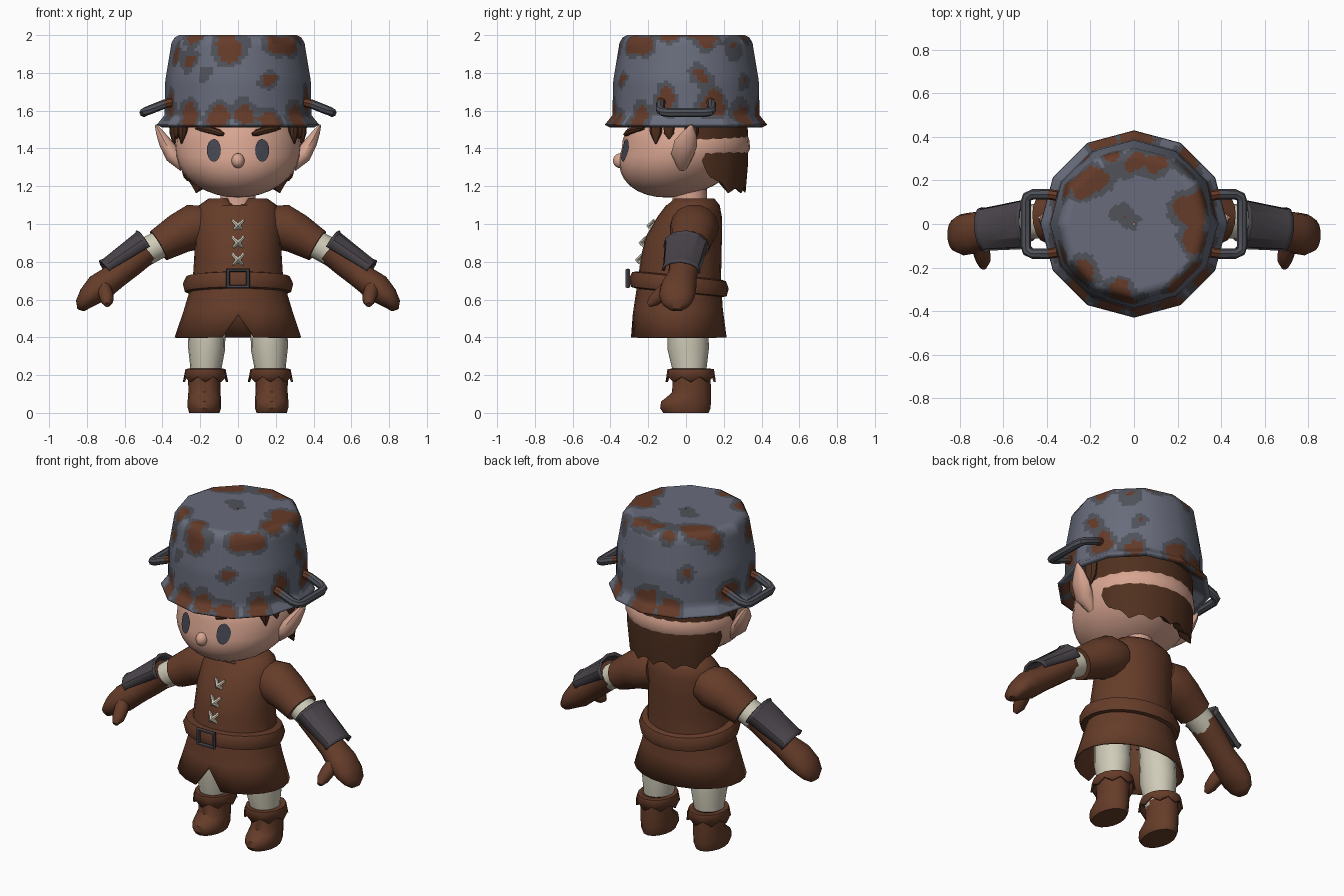
import bpy, bmesh, math
from mathutils import Vector, noise

if "Cube" in bpy.data.objects:
    bpy.data.objects.remove(bpy.data.objects["Cube"])


def mat(name, hexa):
    m = bpy.data.materials.new(name)
    c = [int(hexa[i:i + 2], 16) / 255 for i in (0, 2, 4)]
    m.diffuse_color = [v / 12.92 if v < .04 else ((v + .055) / 1.055) ** 2.4 for v in c] + [1]
    m.use_nodes = True
    m.node_tree.nodes["Principled BSDF"].inputs["Base Color"].default_value = m.diffuse_color
    return m


LEATHER = mat("leather brown", "653c29")
HAIR = mat("hair brown", "50301f")
SKIN = mat("skin", "d8a591")
CREAM = mat("cream cloth", "cfcbb8")
STEEL = mat("steel", "686c7b")
TARNISH = mat("tarnished steel", "50525a")
RUST = mat("rust", "653b29")
IRON = mat("dark iron", "49444a")
EYE = mat("eye slate", "454751")


def finish(name, bm, mats, angle=40, mirror=False, solid=0, fix=True):
    if fix:
        bmesh.ops.recalc_face_normals(bm, faces=bm.faces)
    me = bpy.data.meshes.new(name)
    bm.to_mesh(me)
    bm.free()
    for m in mats if isinstance(mats, list) else [mats]:
        me.materials.append(m)
    for p in me.polygons:
        p.use_smooth = True
    me.set_sharp_from_angle(angle=math.radians(angle))
    ob = bpy.data.objects.new(name, me)
    bpy.context.collection.objects.link(ob)
    if solid:
        s = ob.modifiers.new("thickness", 'SOLIDIFY')
        s.thickness, s.offset = solid, -1
    if mirror:
        ob.modifiers.new("mirror", 'MIRROR').use_mirror_merge = False
    return ob


def loft(name, rings, mats, wrap=True, caps=True, **kw):
    """Skin a list of rings of points."""
    bm = bmesh.new()
    vs = [[bm.verts.new(p) for p in r] for r in rings]
    n = len(vs[0])
    for a, b in zip(vs, vs[1:]):
        for i in range(n if wrap else n - 1):
            j = (i + 1) % n
            bm.faces.new((a[i], a[j], b[j], b[i]))
    if caps:
        bm.faces.new(vs[0])
        bm.faces.new(vs[-1])
    return finish(name, bm, mats, **kw)


def tube(name, path, mats, n=14, ref=(0, 1, 0), arc=None, **kw):
    """Path of (x, y, z, radius along ref, radius across)."""
    pts = [Vector(p[:3]) for p in path]
    rings = []
    for i, p in enumerate(path):
        t = (pts[min(i + 1, len(pts) - 1)] - pts[max(i - 1, 0)]).normalized()
        u = Vector(ref)
        u = (u - t * u.dot(t)).normalized()
        v = t.cross(u)
        ang = [math.tau * k / n for k in range(n)] if arc is None else \
              [math.radians(arc[0] + (arc[1] - arc[0]) * k / n) for k in range(n + 1)]
        rings.append([pts[i] + u * p[3] * math.cos(a) + v * p[4] * math.sin(a) for a in ang])
    return loft(name, rings, mats, wrap=arc is None, caps=arc is None, **kw)


def oval(z, yf, yb, hw, cx=0, n=24, tilt=0, jag=0):
    """Horizontal oval ring; vertex 0 faces the front."""
    out = []
    for k in range(n):
        a = math.tau * k / n
        y = (yf + yb) / 2 - (yb - yf) / 2 * math.cos(a)
        out.append(Vector((cx + hw * math.sin(a), y, z - tilt * y + jag * (k % 2))))
    return out


# --- pot helmet: twelve-sided lathe, finely cut so rust patches can be coloured
WALL = [(-98, 1.94, .08), (-85, 1.98, .05), (-135, 1.87, .05), (-120, 1.80, .015), (-55, 1.96, .07),
        (-40, 1.97, .06), (-65, 1.77, .025), (-105, 1.56, .06), (-85, 1.57, .06), (-130, 1.56, .06),
        (-65, 1.54, .05), (-40, 1.56, .06), (12, 1.80, .045), (-18, 1.64, .06), (20, 1.64, .06),
        (45, 1.95, .05), (50, 1.56, .06), (55, 1.77, .015), (162, 1.63, .05), (198, 1.63, .05),
        (90, 1.55, .08), (110, 1.55, .06), (125, 1.8, .03), (150, 1.95, .05), (-160, 1.9, .05)]
TOP = [(-.1, .3, .05), (0, .29, .05), (.1, .28, .04), (-.2, .2, .08), (-.04, .03, .035),
       (.27, .07, .08), (.28, -.08, .05), (-.23, -.23, .05), (-.08, -.31, .03)]
spots = [(Vector((.385 * math.cos(math.radians(a)), .385 * math.sin(math.radians(a)), z)), r) for a, z, r in WALL]
spots += [(Vector((x, y, 2)), r) for x, y, r in TOP]


def rust_index(p):
    d = min((p - c).length - r for c, r in spots) + .05 * noise.noise(p * 9) + .015 * noise.noise(p * 25)
    return 2 if d < 0 else 1 if d < .03 else 0


PROFILE = [(.24, 1.6), (.35, 1.555), (.405, 1.512), (.43, 1.525), (.39, 1.575), (.385, 1.76),
           (.352, 1.96), (.335, 1.988), (.31, 2.0), (.004, 2.0)]
fine = []
for (r0, z0), (r1, z1) in zip(PROFILE, PROFILE[1:]):
    k = max(1, round(math.hypot(r1 - r0, z1 - z0) / .014))
    fine += [(r0 + (r1 - r0) * i / k, z0 + (z1 - z0) * i / k) for i in range(k)]
fine.append(PROFILE[-1])
SUB = 10
dirs = []
for k in range(12):
    a, b = [Vector((math.cos(math.tau * q / 12), math.sin(math.tau * q / 12), 0)) for q in (k, k + 1)]
    dirs += [a.lerp(b, i / SUB) for i in range(SUB)]
pot = loft("pot_helmet", [[d * r + Vector((0, 0, z)) for d in dirs] for r, z in fine],
           [STEEL, TARNISH, RUST], caps=False, angle=35)
for p in pot.data.polygons:
    p.material_index = rust_index(p.center)
normals = []
for i, (r, z) in enumerate(fine):
    (ra, za), (rb, zb) = fine[max(i - 2, 0)], fine[min(i + 2, len(fine) - 1)]
    for k in range(len(dirs)):
        a = math.tau * k / len(dirs)
        nr, nz = zb - za, ra - rb
        wall = 1.585 < z < 1.955
        normals.append(Vector((math.cos(a) * nr, math.sin(a) * nr, nz)).normalized() if wall else Vector())
pot.data.normals_split_custom_set_from_vertices(normals)

# pot handles, rusty where they join the pot
hp = [(.35, .13, 1.645), (.39, .136, 1.635), (.465, .136, 1.605), (.49, .125, 1.595), (.498, .1, 1.59)]
hp += [(x, -y, z) for x, y, z in reversed(hp)]
handle = tube("pot_handle", [p + (.024, .024) for p in hp], [STEEL, TARNISH, RUST], n=8, ref=(0, 0, 1), mirror=True)
for p in handle.data.polygons:
    p.material_index = 2 if p.center.x < .41 else 1

# --- head, sheared so the jaw sits forward
def head_shift(z):
    return -.1 * max(0, min(1, (1.4 - z) / .26))


def face_y(x, z):
    return -.34 * math.sqrt(max(0, 1 - (x / .335) ** 2 - ((z - 1.4) / .26) ** 2)) + head_shift(z)


def ball(name, c, s, m, shear=False, seg=28):
    bm = bmesh.new()
    bmesh.ops.create_uvsphere(bm, u_segments=seg, v_segments=seg * 2 // 3, radius=1)
    for v in bm.verts:
        v.co = Vector([c[i] + s[i] * v.co[i] for i in range(3)])
        if shear:
            v.co.y += head_shift(v.co.z)
    return finish(name, bm, m, angle=80)


ball("head", (0, 0, 1.4), (.335, .34, .26), SKIN, True)
ball("nose", (0, -.345, 1.335), (.035, .042, .04), SKIN, seg=14)
tube("neck", [(0, .02, 1.04, .095, .095), (0, .02, 1.22, .09, .095)], SKIN)
tube("ear", [(.28, -.02, 1.31, .03, .04), (.345, -.02, 1.365, .06, .045), (.385, .0, 1.43, .062, .035),
             (.415, .02, 1.485, .035, .02), (.435, .03, 1.525, .006, .006)], SKIN, n=10, mirror=True)

# eyes as thin plates that follow the face
bm = bmesh.new()
c = bm.verts.new((.128, face_y(.128, 1.39) - .007, 1.39))
rim = []
for k in range(20):
    x, z = .128 + .037 * math.cos(math.tau * k / 20), 1.39 + .06 * math.sin(math.tau * k / 20)
    rim.append(bm.verts.new((x, face_y(x, z) - .006, z)))
for k in range(20):
    bm.faces.new((c, rim[k], rim[(k + 1) % 20]))
finish("eye", bm, EYE, mirror=True, fix=False)

# eyebrows
tube("eyebrow", [(x, face_y(x, z), z, .018, r) for x, z, r in
                 ((.075, 1.473, .008), (.1, 1.483, .018), (.15, 1.497, .02), (.195, 1.505, .016), (.215, 1.505, .005))],
     HAIR, n=8, mirror=True)

# hair: jagged back shell made of upright sections, plus side tufts
def hair_bottom(d):
    keys = [(3, 1.43), (18, 1.28), (30, 1.2), (50, 1.15), (91, 1.165)]
    d = min(d, 180 - d)
    for (d0, z0), (d1, z1) in zip(keys, keys[1:]):
        if d <= d1:
            return z0 + (z1 - z0) * (d - d0) / (d1 - d0)


cols = []
for k in range(59):
    d = 3 + 174 * k / 58
    a = math.radians(d)
    zb = hair_bottom(d) + .035 * abs(math.sin(a * 8))
    sec = [(.335, 1.58), (.338, 1.46), (.338, (zb + 1.46) / 2), (.325, zb), (.26, zb + .05), (.2, 1.45), (.2, 1.58)]
    cols.append([(r * math.cos(a) * .97, r * math.sin(a) * .97, z) for r, z in sec])
loft("back_hair", cols, HAIR, angle=50)
for i, (x, y, z, r) in enumerate([(.29, -.16, 1.425, .035), (.315, -.09, 1.45, .03), (.33, .03, 1.42, .04)]):
    tube("hair_tuft_%d" % i, [(x, y, 1.55, r, r * .9), (x + .005, y, 1.48, r * .9, r * .7), (x + .01, y, z, .004, .004)],
         HAIR, n=8, mirror=True)

# --- tunic with a slit at the front hem and a dropped neckline
rings = [oval(*r) for r in ((.40, -.30, .215, .335), (.55, -.278, .195, .285), (.70, -.255, .185, .24),
                            (.82, -.24, .188, .232), (.93, -.215, .19, .228), (1.04, -.15, .19, .225),
                            (1.10, -.105, .178, .205), (1.135, -.075, .15, .155), (1.135, -.065, .125, .105))]
rings[0][0] = Vector((0, -.282, .52))
for k, dz in ((0, .06), (1, .03), (-1, .03)):
    rings[-1][k].z -= dz
    rings[-2][k].z -= dz
loft("tunic", rings, LEATHER, caps=False, solid=.012, angle=50)

# belt, higher at the front, and square buckle
loft("belt", [oval(z, yf, yb, hw, tilt=.1) for z, yf, yb, hw in
              ((.63, -.25, .18, .24), (.638, -.292, .215, .282), (.68, -.302, .226, .292),
               (.718, -.285, .212, .275), (.725, -.24, .18, .235))], LEATHER, caps=False)
bpy.ops.mesh.primitive_torus_add(major_segments=4, minor_segments=6, major_radius=.068, minor_radius=.014)
buckle = bpy.context.object
buckle.name = "buckle"
for v in buckle.data.vertices:
    x, y, z = v.co
    q = math.sqrt(.5)
    v.co = ((x - y) * q * 1.08, -.308 + z, .712 + (x + y) * q * .9)
buckle.data.materials.append(IRON)

# crossed lacing down the chest
for i, (z, y) in enumerate(((.99, -.185), (.9, -.226), (.81, -.245))):
    for s in (-1, 1):
        tube("lace_%d_%s" % (i, "a" if s < 0 else "b"),
             [(-.03 * s, y + .015, z - .03, .008, .008), (0, y - .012, z, .013, .013),
              (.03 * s, y + .015, z + .03, .008, .008)], CREAM, n=6)

# --- arms
tube("sleeve", [(.16, .045, 1.0, .11, .10), (.23, .045, .985, .13, .125), (.31, .035, .95, .12, .11),
                (.42, .02, .885, .105, .09)], LEATHER, mirror=True)
tube("undersleeve", [(.36, .02, .92, .075, .075), (.46, .012, .868, .08, .075), (.56, .0, .80, .075, .065)],
     CREAM, mirror=True)
tube("glove", [(.49, .005, .862, .09, .08), (.57, -.005, .79, .082, .074), (.655, -.02, .72, .078, .07),
               (.735, -.04, .662, .095, .078), (.79, -.05, .615, .095, .06), (.822, -.052, .575, .075, .042),
               (.832, -.054, .545, .035, .02)], LEATHER, mirror=True, angle=60)
tube("thumb", [(.715, -.08, .67, .04, .045), (.70, -.13, .63, .04, .04), (.692, -.17, .595, .034, .034),
               (.692, -.20, .572, .015, .015)], LEATHER, n=10, ref=(1, 0, 0), mirror=True, angle=60)
tube("bracer", [(.487, .0, .885, .122, .097), (.498, -.001, .878, .115, .088), (.682, -.024, .765, .1, .06),
                (.695, -.026, .755, .105, .066)], IRON, n=6, arc=(-8, 188), solid=.014, mirror=True, angle=25)

# --- legs and boots
tube("leg", [(.175, .02, .17, .085, .08), (.17, .018, .24, .092, .083), (.166, .012, .34, .11, .098),
             (.165, .01, .42, .108, .098), (.16, 0, .6, .1, .095)], CREAM, n=16, mirror=True)
loft("boot", [oval(*r, cx=.178, n=16) for r in
              ((0, -.12, .12, .08), (.025, -.137, .13, .088), (.06, -.132, .132, .089), (.085, -.1, .132, .087),
               (.11, -.073, .132, .085), (.2, -.072, .13, .086))], LEATHER, mirror=True)
loft("boot_cuff", [oval(*r, cx=.172, n=16, jag=j) for r, j in
                   (((.165, -.108, .158, .12), .028), ((.232, -.098, .148, .106), 0), ((.236, -.06, .11, .08), 0))],
     LEATHER, caps=False, solid=.012, mirror=True)
